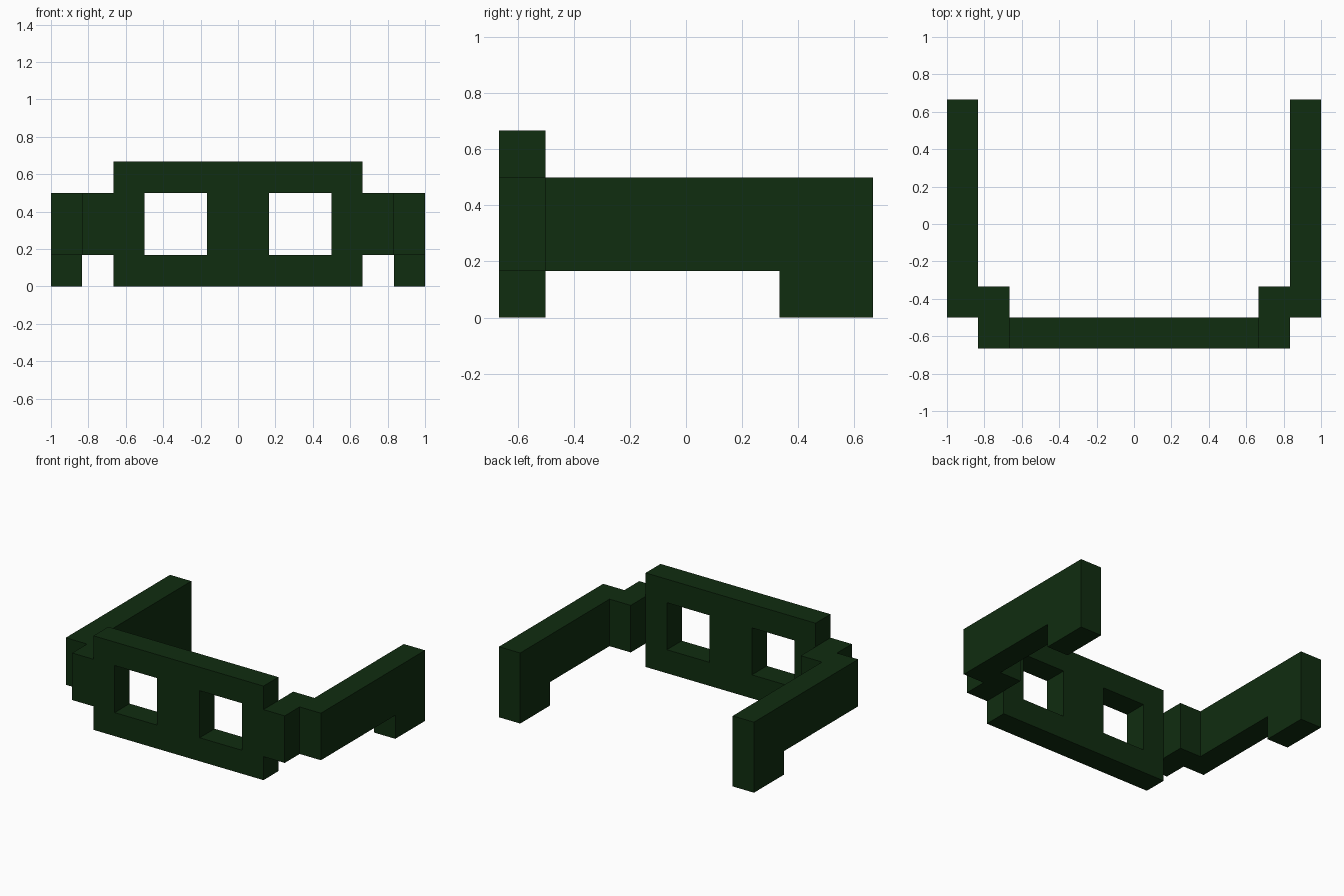
import bpy
import bmesh
from mathutils import Vector

U = 1 / 6  # one block of the blocky layout

cube = bpy.data.objects.get("Cube")
if cube:
    bpy.data.objects.remove(cube, do_unlink=True)

green = bpy.data.materials.new("dark green")
green.use_nodes = True
colour = (0.005, 0.026, 0.005, 1)
green.diffuse_color = colour
green.node_tree.nodes["Principled BSDF"].inputs["Base Color"].default_value = colour


def extruded(name, polygons, direction):
    """Extrude flat polygons (in block units) along a direction into a solid."""
    bm = bmesh.new()
    for poly in polygons:
        bm.faces.new([bm.verts.new(Vector(p) * U) for p in poly])
    bmesh.ops.remove_doubles(bm, verts=bm.verts[:], dist=1e-5)
    result = bmesh.ops.extrude_face_region(bm, geom=bm.faces[:], use_keep_orig=True)
    moved = [v for v in result["geom"] if isinstance(v, bmesh.types.BMVert)]
    bmesh.ops.translate(bm, verts=moved, vec=Vector(direction) * U)
    bmesh.ops.recalc_face_normals(bm, faces=bm.faces[:])
    mesh = bpy.data.meshes.new(name)
    bm.to_mesh(mesh)
    bm.free()
    mesh.materials.append(green)
    obj = bpy.data.objects.new(name, mesh)
    bpy.context.collection.objects.link(obj)
    return obj


# Front frame: grid of cells with the two eye openings left out
columns = [-4, -3, -1, 1, 3, 4]
rows = [0, 1, 3, 4]
cells = []
for i, (x0, x1) in enumerate(zip(columns, columns[1:])):
    for j, (z0, z1) in enumerate(zip(rows, rows[1:])):
        if j == 1 and i in (1, 3):
            continue
        cells.append([(x0, -4, z0), (x1, -4, z0), (x1, -4, z1), (x0, -4, z1)])
extruded("front_frame", cells, (0, 1, 0))

# Hinges and hooked temple arms on both sides
arm_profile = [(-3, 1), (2, 1), (2, 0), (4, 0), (4, 3), (-3, 3)]
hinge_profile = [(-4, 1), (-2, 1), (-2, 3), (-4, 3)]
for side, s in (("left", 1), ("right", -1)):
    extruded(side + "_hinge", [[(4 * s, y, z) for y, z in hinge_profile]], (s, 0, 0))
    extruded(side + "_arm", [[(5 * s, y, z) for y, z in arm_profile]], (s, 0, 0))
